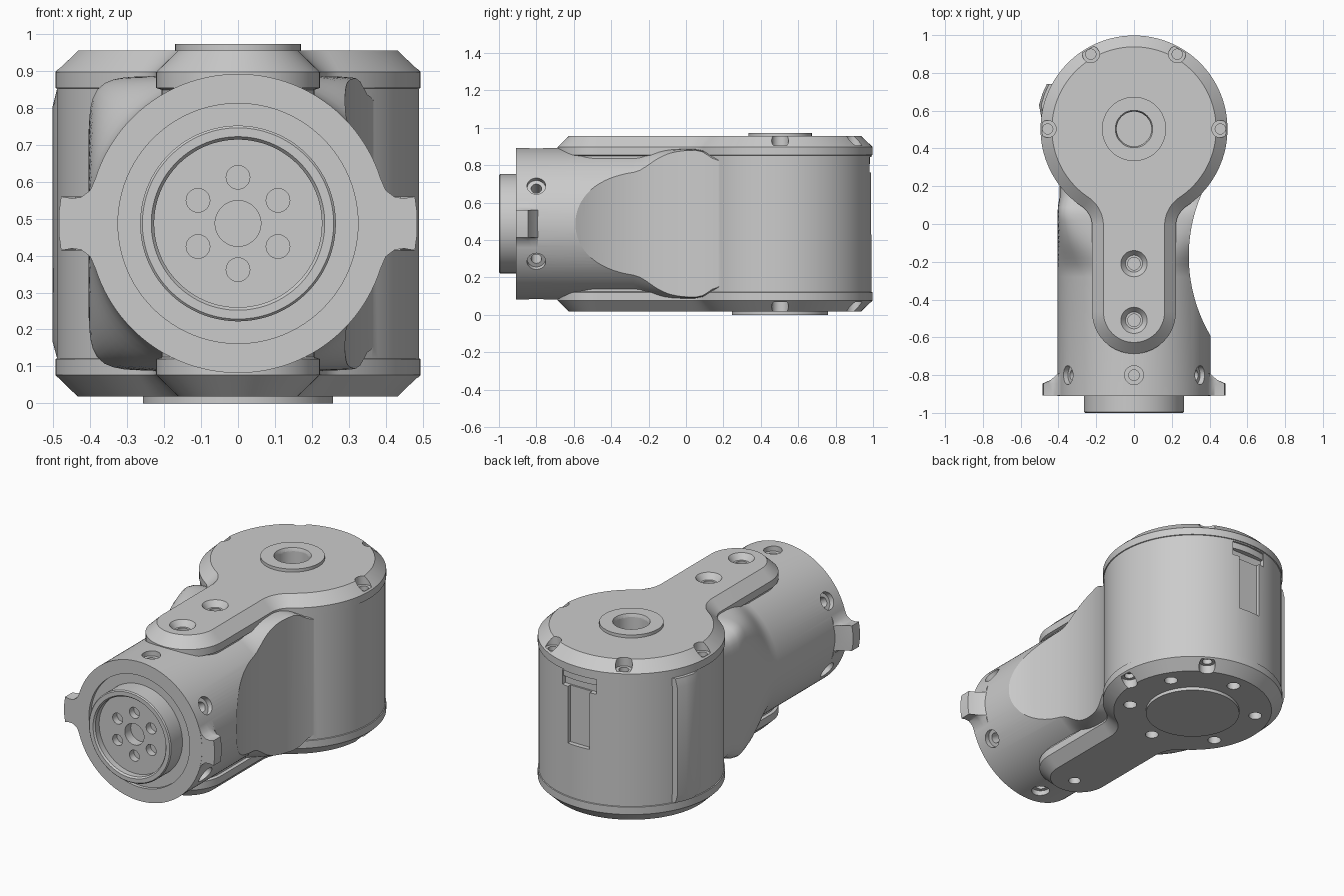
import bpy, bmesh
from math import sin, cos, pi, radians, sqrt, atan2
from mathutils import Vector

if "Cube" in bpy.data.objects:
    bpy.data.objects.remove(bpy.data.objects["Cube"])

ZC, YC = 0.487, 0.503          # barrel axis height, housing axis position


def finish(name, bm):
    bmesh.ops.recalc_face_normals(bm, faces=bm.faces)
    me = bpy.data.meshes.new(name)
    bm.to_mesh(me)
    bm.free()
    ob = bpy.data.objects.new(name, me)
    bpy.context.collection.objects.link(ob)
    return ob


def loft(name, rings):
    """Closed solid through a list of equal-length point rings."""
    bm = bmesh.new()
    vs = [[bm.verts.new(p) for p in r] for r in rings]
    n = len(vs[0])
    for a, b in zip(vs, vs[1:]):
        for i in range(n):
            j = (i + 1) % n
            bm.faces.new((a[i], a[j], b[j], b[i]))
    bm.faces.new(vs[0])
    bm.faces.new(vs[-1])
    return finish(name, bm)


def cyl(name, r, p0, p1, r2=None, seg=32):
    """Cylinder or cone between two points."""
    p0, p1 = Vector(p0), Vector(p1)
    d = p1 - p0
    bm = bmesh.new()
    bmesh.ops.create_cone(bm, cap_ends=True, segments=seg, radius1=r,
                          radius2=r if r2 is None else r2, depth=d.length)
    q = Vector((0, 0, 1)).rotation_difference(d)
    for v in bm.verts:
        v.co = q @ v.co + (p0 + p1) / 2
    return finish(name, bm)


def box(name, x, y, z):
    return loft(name, [[(x[0], y[0], h), (x[1], y[0], h), (x[1], y[1], h), (x[0], y[1], h)] for h in z])


def boolean(ob, other, op='DIFFERENCE'):
    m = ob.modifiers.new("bool", 'BOOLEAN')
    m.operation, m.object, m.solver = op, other, 'EXACT'
    bpy.context.view_layer.objects.active = ob
    bpy.ops.object.modifier_apply(modifier=m.name)
    bpy.data.objects.remove(other)


# Barrel: round tube blending into a squarish neck
def section(y, n, w, h, seg=128):
    pts = []
    for i in range(seg):
        t = 2 * pi * (i + 0.5) / seg
        r = (abs(cos(t) / w) ** n + abs(sin(t) / h) ** n) ** (-1 / n)
        pts.append((r * cos(t), y, ZC + r * sin(t)))
    return pts


rings = [section(-0.91, 2, 0.405, 0.405)]
for i in range(11):
    f = i / 10
    rings.append(section(-0.28 + 0.33 * f, 2 + 7 * f ** 2, 0.405, 0.405 - 0.006 * f))
rings += [section(0.09, 9, 0.403, 0.392), section(0.14, 9, 0.395, 0.367), section(0.3, 9, 0.39, 0.355)]
body = loft("joint_body", rings)

# Scoop on the right side of the barrel
boolean(body, cyl("scoop", 0.83, (1.12, -0.17, -0.2), (1.12, -0.17, 1.2), seg=192))

# Upright motor housing
boolean(body, cyl("housing", 0.49, (0, YC, ZC - 0.366), (0, YC, ZC + 0.366), seg=128), 'UNION')

# Ears at the barrel mouth
half = [(0.34, 0.17), (0.385, 0.125), (0.40, 0.09), (0.425, 0.071), (0.45, 0.068), (0.479, 0.073), (0.485, 0.03)]
prof = half + [(x, -z) for x, z in reversed(half)]
for s in (-1, 1):
    ear = loft("ear", [[(s * min(x, lim), y, ZC + z) for x, z in prof]
                       for y, lim in ((-0.909, 9), (-0.845, 9), (-0.825, 0.44), (-0.79, 0.40))])
    boolean(body, ear, 'UNION')

# Counterbored screw holes around the barrel
for k in range(6):
    a = radians(30 + 60 * k)
    def at(r):
        return (r * cos(a), -0.8, ZC + r * sin(a))
    boolean(body, cyl("bore", 0.05, at(0.375), at(0.5)))
    boolean(body, cyl("hole", 0.028, at(0.2), at(0.5)))

# Front groove around the flange
boolean(body, cyl("groove", 0.325, (0, -0.95, ZC), (0, -0.89, ZC), seg=96))

# Stepped slot in the back of the housing
boolean(body, box("slot_wide", (-0.11, 0.11), (0.955, 1.1), (0.76, 0.845)))
boolean(body, box("slot_long", (-0.07, 0.07), (0.965, 1.1), (0.43, 0.80)))

# Raised strip on the left of the housing
strip = [(-0.43, 0.74), (-0.462, 0.74), (-0.485, 0.69), (-0.503, 0.63), (-0.49, 0.56), (-0.44, 0.56)]
loft("side_strip", [[(x + dx, y, z) for x, y in strip]
                    for z, dx in ((0.125, 0.012), (0.17, 0), (0.80, 0), (0.848, 0.012))])

# Output flange with bolt circle
flange = loft("output_flange", [section(y, 2, r, r, 96) for r, y in (
    (0.265, -0.88), (0.265, -0.994), (0.259, -1.0), (0.235, -1.0), (0.227, -0.99), (0.227, -0.955))])
boolean(flange, cyl("centre", 0.062, (0, -1.1, ZC), (0, -0.9, ZC), seg=48))
for k in range(6):
    a = radians(30 + 60 * k)
    x, z = 0.125 * cos(a), ZC + 0.125 * sin(a)
    boolean(flange, cyl("bolt", 0.032, (x, -1.1, z), (x, -0.915, z)))


# Keyhole-shaped outline of the cover plates, inset by o
def outline(o, z):
    R, w, f, ye = 0.495 - o, 0.222 - o, 0.12 + o, -0.465
    fx = w + f
    fy = YC - sqrt((R + f) ** 2 - fx ** 2)
    a = atan2(fy - YC, fx)
    def arc(cx, cy, r, a0, a1, n):
        return [(cx + r * cos(a0 + (a1 - a0) * i / n), cy + r * sin(a0 + (a1 - a0) * i / n), z)
                for i in range(n + 1)]
    right = arc(0, ye, w, -pi / 2, 0, 16) + arc(fx, fy, f, pi, a + pi, 12) + arc(0, YC, R, a, pi / 2, 40)[1:]
    left = [(-x, y, h) for x, y, h in reversed(right)]
    return right + left[1:-1]


def cover(name, s):
    def P(x, y, h):
        return (x, y, ZC + s * h)
    ob = loft(name, [outline(o, ZC + s * h) for h, o in (
        (0.32, 0.015), (0.362, 0.015), (0.367, 0), (0.41, 0), (0.468, 0.06))])
    # countersunk arm screws
    for y in (-0.21, -0.51):
        boolean(ob, cyl("sink", 0.045, P(0, y, 0.435), P(0, y, 0.47), 0.071))
        boolean(ob, cyl("hole", 0.033, P(0, y, 0.40), P(0, y, 0.5)))
    # rim screw notches
    for k in range(4):
        a = radians(60 * k)
        x, y = 0.457 * cos(a), YC + 0.457 * sin(a)
        boolean(ob, cyl("notch", 0.045, P(x, y, 0.418), P(x, y, 0.55)))
        boolean(ob, cyl("hole", 0.027, P(x, y, 0.39), P(x, y, 0.55)))
    return ob


# Top cover with raised bearing ring
top = cover("top_cover", 1)
boolean(top, cyl("well", 0.092, (0, YC, 0.88), (0, YC, 1.1), seg=48))
ring = cyl("bearing_ring", 0.17, (0, YC, 0.945), (0, YC, 0.973), seg=64)
boolean(ring, cyl("well", 0.092, (0, YC, 0.9), (0, YC, 0.96), 0.092, seg=48))
boolean(ring, cyl("mouth", 0.09, (0, YC, 0.95), (0, YC, 0.98), 0.102, seg=48))

# Bottom cover with bolt circle and output disc
bottom = cover("bottom_cover", -1)
for k in range(6):
    a = radians(30 + 60 * k)
    x, y = 0.35 * cos(a), YC + 0.35 * sin(a)
    boolean(bottom, cyl("bolt", 0.036, (x, y, -0.1), (x, y, 0.07)))
cyl("output_disc", 0.257, (0, YC, 0.0), (0, YC, 0.04), seg=96)

# Smooth shading with sharp edges kept
bpy.ops.object.select_all(action='DESELECT')
for ob in bpy.context.collection.objects:
    ob.select_set(True)
    bpy.context.view_layer.objects.active = ob
bpy.ops.object.shade_smooth_by_angle(angle=radians(30))
